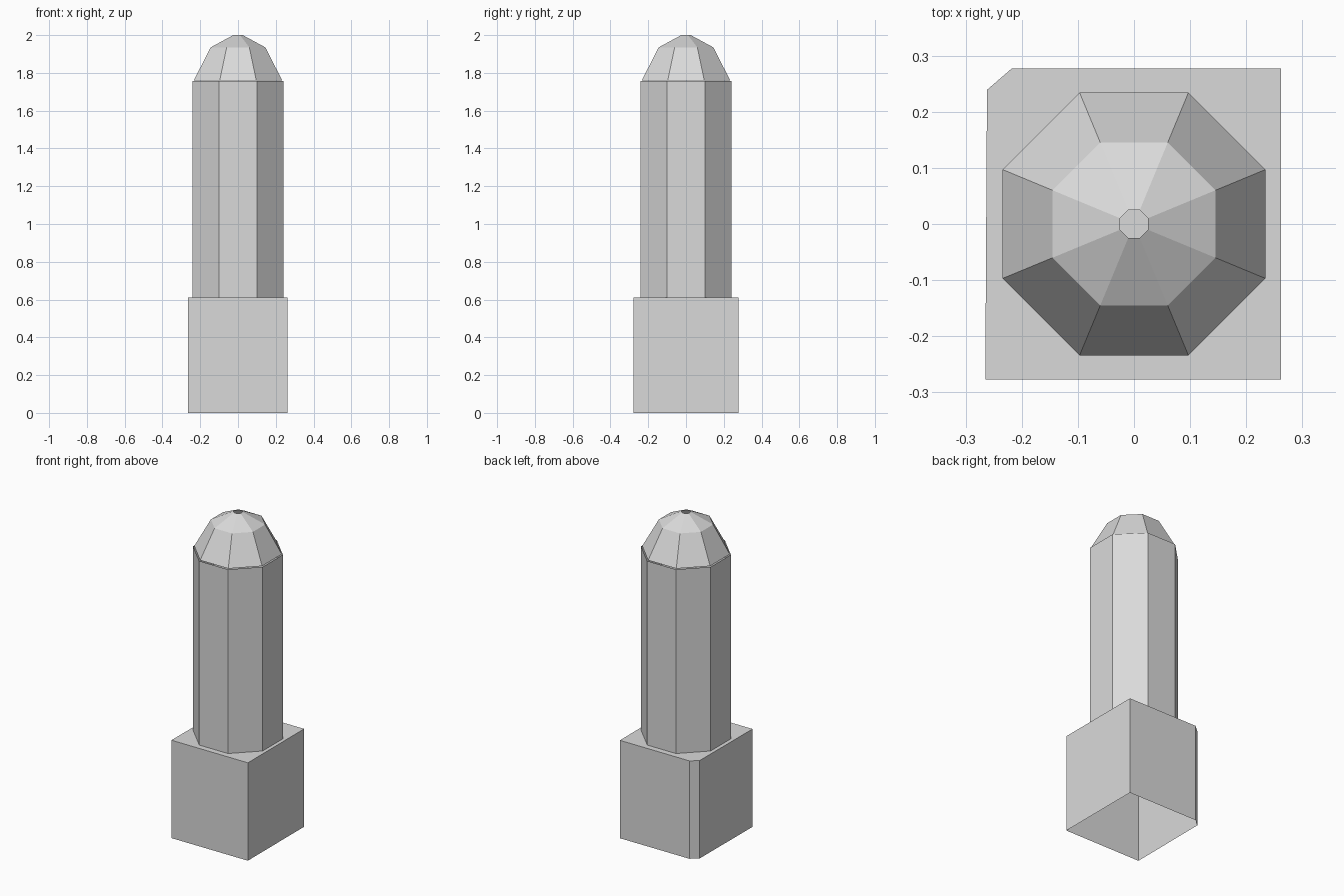
import bpy
import bmesh
from math import cos, sin, pi

SIDES = 8

cube = bpy.data.objects.get("Cube")
if cube:
    bpy.data.objects.remove(cube, do_unlink=True)

grey = bpy.data.materials.new("light_grey")
grey.use_nodes = True
colour = (0.7, 0.7, 0.7, 1.0)
grey.diffuse_color = colour
grey.node_tree.nodes["Principled BSDF"].inputs["Base Color"].default_value = colour


def octagon(inradius, z):
    """Octagon with flat sides towards the axes."""
    r = inradius / cos(pi / SIDES)
    return [(r * cos((i + 0.5) * 2 * pi / SIDES),
             r * sin((i + 0.5) * 2 * pi / SIDES), z) for i in range(SIDES)]


def loft(name, rings, cap_top=False):
    """Join equal rings, listed from bottom to top, with flat walls."""
    bm = bmesh.new()
    loops = [[bm.verts.new(p) for p in ring] for ring in rings]
    for low, high in zip(loops, loops[1:]):
        n = len(low)
        for i in range(n):
            j = (i + 1) % n
            bm.faces.new((low[i], low[j], high[j], high[i]))
    if cap_top:
        bm.faces.new(loops[-1])
    mesh = bpy.data.meshes.new(name)
    bm.to_mesh(mesh)
    bm.free()
    mesh.materials.append(grey)
    obj = bpy.data.objects.new(name, mesh)
    bpy.context.collection.objects.link(obj)
    return obj


# Square base, open below, with one back corner cut off
outline = [(-0.265, -0.277), (0.262, -0.277), (0.262, 0.277),
           (-0.218, 0.277), (-0.262, 0.239)]
loft("base_block", [[(x, y, z) for x, y in outline] for z in (0, 0.61)],
     cap_top=True)

# Octagonal shaft
loft("tower_shaft", [octagon(0.24, 0.61), octagon(0.24, 1.757)])

# Two-pitch dome, slightly inside the shaft rim, with a small opening on top
loft("dome_roof", [octagon(r, z) for r, z in
                   ((0.234, 1.76), (0.145, 1.935), (0.025, 2.0))])
